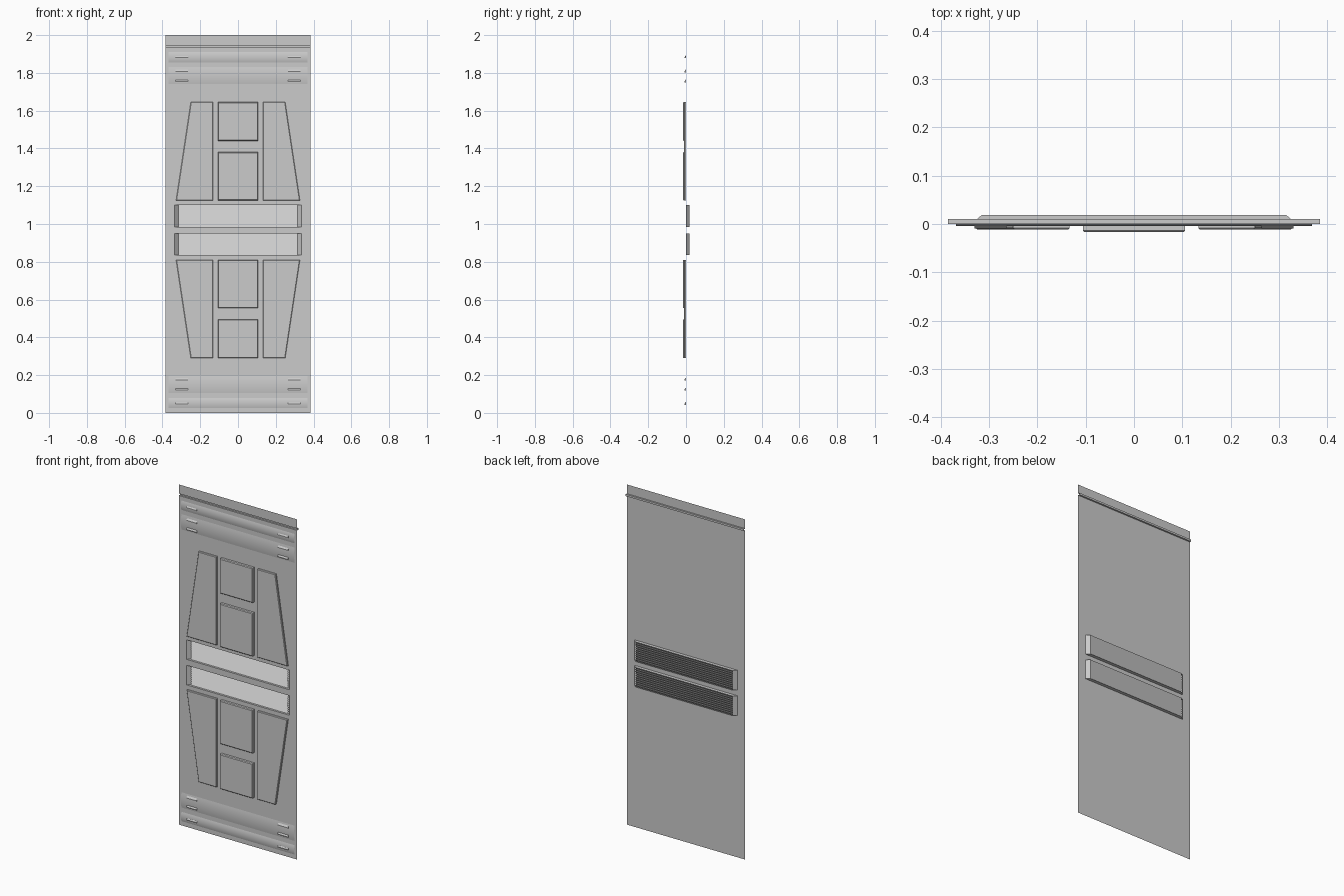
import bpy, bmesh
from mathutils import Vector

cube = bpy.data.objects.get("Cube")
if cube:
    bpy.data.objects.remove(cube, do_unlink=True)

grey = bpy.data.materials.new("panel_grey")
grey.use_nodes = True
colour = (0.6, 0.6, 0.6, 1)
grey.diffuse_color = colour
grey.node_tree.nodes["Principled BSDF"].inputs["Base Color"].default_value = colour

MID = 0.9675  # height the raised details mirror about


def finish(name, bm, smooth=False):
    mesh = bpy.data.meshes.new(name)
    bm.to_mesh(mesh)
    bm.free()
    mesh.materials.append(grey)
    for poly in mesh.polygons:
        poly.use_smooth = smooth
    obj = bpy.data.objects.new(name, mesh)
    bpy.context.collection.objects.link(obj)
    return obj


def extrude_profile(name, profile, x0, x1, closed=False, smooth=False):
    """Sweep a (y, z) profile along x."""
    bm = bmesh.new()
    rows = [[bm.verts.new((x, y, z)) for y, z in profile] for x in (x0, x1)]
    n = len(profile)
    for i in range(n if closed else n - 1):
        j = (i + 1) % n
        bm.faces.new((rows[0][j], rows[0][i], rows[1][i], rows[1][j]))
    if closed:
        bm.faces.new(rows[0])
        bm.faces.new(rows[1][::-1])
        bmesh.ops.recalc_face_normals(bm, faces=bm.faces)
    return finish(name, bm, smooth)


def raised_pad(name, outline, depth, chamfer):
    """Raise an (x, z) outline off the sheet with a chamfered front rim."""
    bm = bmesh.new()
    face = bm.faces.new([bm.verts.new((x, 0, z)) for x, z in outline])
    face.normal_update()
    if face.normal.y > 0:
        face.normal_flip()
    side = bmesh.ops.extrude_face_region(bm, geom=[face])
    front = [g for g in side["geom"] if isinstance(g, bmesh.types.BMFace)][0]
    bmesh.ops.translate(bm, verts=front.verts, vec=Vector((0, chamfer - depth, 0)))
    bmesh.ops.delete(bm, geom=[f for f in bm.faces
                              if all(abs(v.co.y) < 1e-6 for v in f.verts)],
                     context='FACES_ONLY')
    front.normal_update()
    bmesh.ops.inset_region(bm, faces=[front], thickness=chamfer, use_even_offset=True)
    bmesh.ops.translate(bm, verts=front.verts, vec=Vector((0, -chamfer, 0)))
    bmesh.ops.recalc_face_normals(bm, faces=bm.faces)
    if front.normal.y > 0:
        bmesh.ops.reverse_faces(bm, faces=bm.faces)
    return finish(name, bm)


# Vent openings: (bottom, top), half width
VENTS = ((0.835, 0.95), (0.985, 1.10))
VENT_X = 0.335
HALF = 0.385


# Main sheet with two openings
bm = bmesh.new()
xs = (-HALF, -VENT_X, VENT_X, HALF)
zs = (0, *VENTS[0], *VENTS[1], 1.935)
grid = [[bm.verts.new((x, 0, z)) for x in xs] for z in zs]
for r in range(len(zs) - 1):
    for c in range(3):
        if c == 1 and r in (1, 3):
            continue
        bm.faces.new((grid[r][c], grid[r][c + 1], grid[r + 1][c + 1], grid[r + 1][c]))
finish("wall_sheet", bm)

# Top flange with a folded groove
extrude_profile("top_flange",
                [(0, 1.935), (0.01, 1.935), (0.01, 1.946), (0, 1.946), (0, 2.0)],
                -HALF, HALF)

# Louvred vents: sloped-end trays filled with a sawtooth grille
TRAY, BACK, SLAT_X, TEETH = 0.012, 0.019, 0.315, 10
for label, (low, high) in zip(("lower", "upper"), VENTS):
    for edge, z in (("bottom", low), ("top", high)):
        bm = bmesh.new()
        bm.faces.new([bm.verts.new((x, y, z)) for x, y in
                      ((-VENT_X, 0), (VENT_X, 0), (SLAT_X, BACK), (-SLAT_X, BACK))])
        if edge == "top":
            bmesh.ops.reverse_faces(bm, faces=bm.faces)
        finish(f"{label}_vent_{edge}", bm)
    for side, s in (("left", 1), ("right", -1)):
        bm = bmesh.new()
        corners = [(s * VENT_X, 0, low), (s * SLAT_X, BACK, low),
                   (s * SLAT_X, BACK, high), (s * VENT_X, 0, high)]
        bm.faces.new([bm.verts.new(c) for c in corners[::s]])
        finish(f"{label}_vent_{side}_end", bm)
    pitch = (high - low) / TEETH
    teeth = []
    for i in range(TEETH):
        teeth += [(TRAY, low + i * pitch), (BACK, low + (i + 1) * pitch)]
    extrude_profile(f"{label}_vent_grille", teeth, -SLAT_X, SLAT_X)

# Details repeated on the upper and lower halves
for label, flip in (("upper", False), ("lower", True)):
    def h(z):
        return 2 * MID - z if flip else z

    # Central square pads
    for name, low, high in (("inner", 1.125, 1.38), ("outer", 1.44, 1.645)):
        raised_pad(f"{label}_{name}_pad",
                   [(-0.106, h(low)), (0.106, h(low)), (0.106, h(high)), (-0.106, h(high))],
                   0.017, 0.004)

    # Tapered side pads
    for side, s in (("left", 1), ("right", -1)):
        raised_pad(f"{label}_{side}_tapered_pad",
                   [(s * 0.133, h(1.125)), (s * 0.328, h(1.125)),
                    (s * 0.25, h(1.645)), (s * 0.133, h(1.645))],
                   0.011, 0.003)

    # Shallow rounded bands
    for name, low, high in (("narrow", 1.855, 1.91), ("wide", 1.74, 1.83)):
        steps = 10
        arc = []
        for i in range(steps + 1):
            t = i / steps
            arc.append((-0.016 * t * (1 - t), low + (high - low) * t))
        arc = [(y, h(z)) for y, z in arc]
        if flip:
            arc.reverse()
        extrude_profile(f"{label}_{name}_band", arc, -0.368, 0.368, smooth=True)

    # Small wedge clips at both ends of the bands
    for n, z in enumerate((1.885, 1.81, 1.757)):
        for side, s in (("left", 1), ("right", -1)):
            zc = h(z)
            extrude_profile(f"{label}_{side}_clip_{n + 1}",
                            [(-0.001, zc - 0.007), (-0.009, zc - 0.007),
                             (-0.009, zc - 0.003), (-0.001, zc + 0.008)],
                            s * 0.297 - 0.033, s * 0.297 + 0.033, closed=True)
